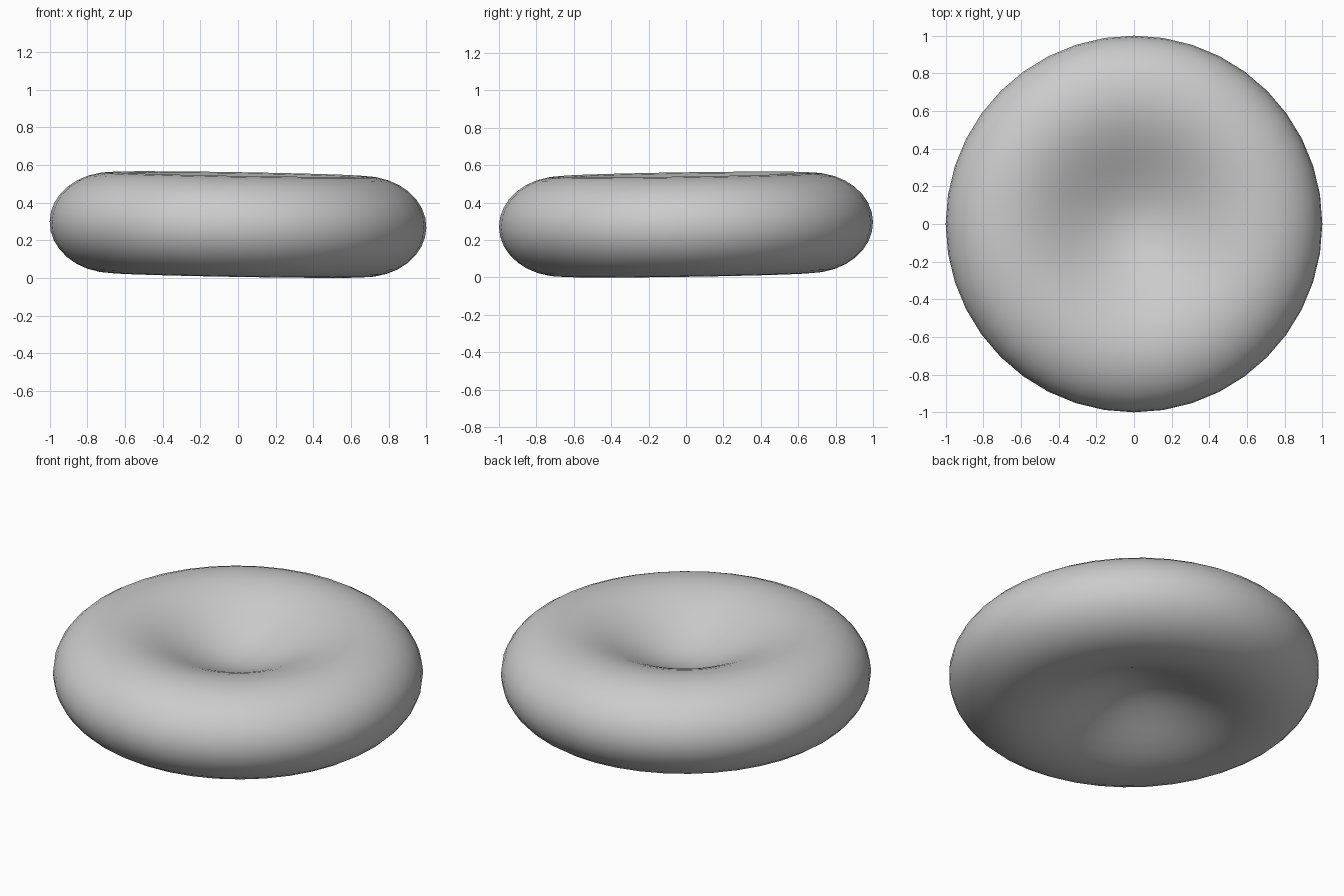
import bpy, bmesh, math
from mathutils import Matrix

cube = bpy.data.objects.get("Cube")
if cube:
    bpy.data.objects.remove(cube, do_unlink=True)

SEGMENTS = 40
PEAK_R, HALF, CENTRE = 0.67, 0.268, 0.068
DIMPLE_STEPS, RIM_STEPS = 10, 8


# Half thickness of the disc: a cosine dimple inside, an elliptical rim outside
def dimple(i):
    t = i / DIMPLE_STEPS
    return PEAK_R * t, CENTRE + (HALF - CENTRE) * (1 - math.cos(math.pi * t)) / 2


def rim(i):
    a = math.pi / 2 * i / RIM_STEPS
    return PEAK_R + (1 - PEAK_R) * math.sin(a), HALF * math.cos(a)


upper = [dimple(i) for i in range(DIMPLE_STEPS)] + [rim(i) for i in range(RIM_STEPS + 1)]
profile = upper + [(r, -h) for r, h in reversed(upper[:-1])]

# Spin the profile into a closed biconcave disc
bm = bmesh.new()
verts = [bm.verts.new((r, 0, h)) for r, h in profile]
edges = [bm.edges.new(pair) for pair in zip(verts, verts[1:])]
bmesh.ops.spin(bm, geom=verts + edges, cent=(0, 0, 0), axis=(0, 0, 1),
               angle=2 * math.pi, steps=SEGMENTS, use_merge=True)
bmesh.ops.remove_doubles(bm, verts=bm.verts[:], dist=0.0005)
bmesh.ops.recalc_face_normals(bm, faces=bm.faces[:])

# Slight lean, raised towards the back right
lean = Matrix.Rotation(0.015, 4, "X") @ Matrix.Rotation(0.017, 4, "Y")
bmesh.ops.transform(bm, matrix=lean, verts=bm.verts[:])
low = min(v.co.z for v in bm.verts)
bmesh.ops.translate(bm, vec=(0, 0, -low), verts=bm.verts[:])

mesh = bpy.data.meshes.new("biconcave_disc")
bm.to_mesh(mesh)
bm.free()
disc = bpy.data.objects.new("biconcave_disc", mesh)
bpy.context.collection.objects.link(disc)

# Plain grey surface
grey = bpy.data.materials.new("light_grey")
grey.use_nodes = True
colour = (0.6, 0.6, 0.6, 1)
grey.diffuse_color = colour
grey.node_tree.nodes["Principled BSDF"].inputs["Base Color"].default_value = colour
mesh.materials.append(grey)

for face in mesh.polygons:
    face.use_smooth = True
